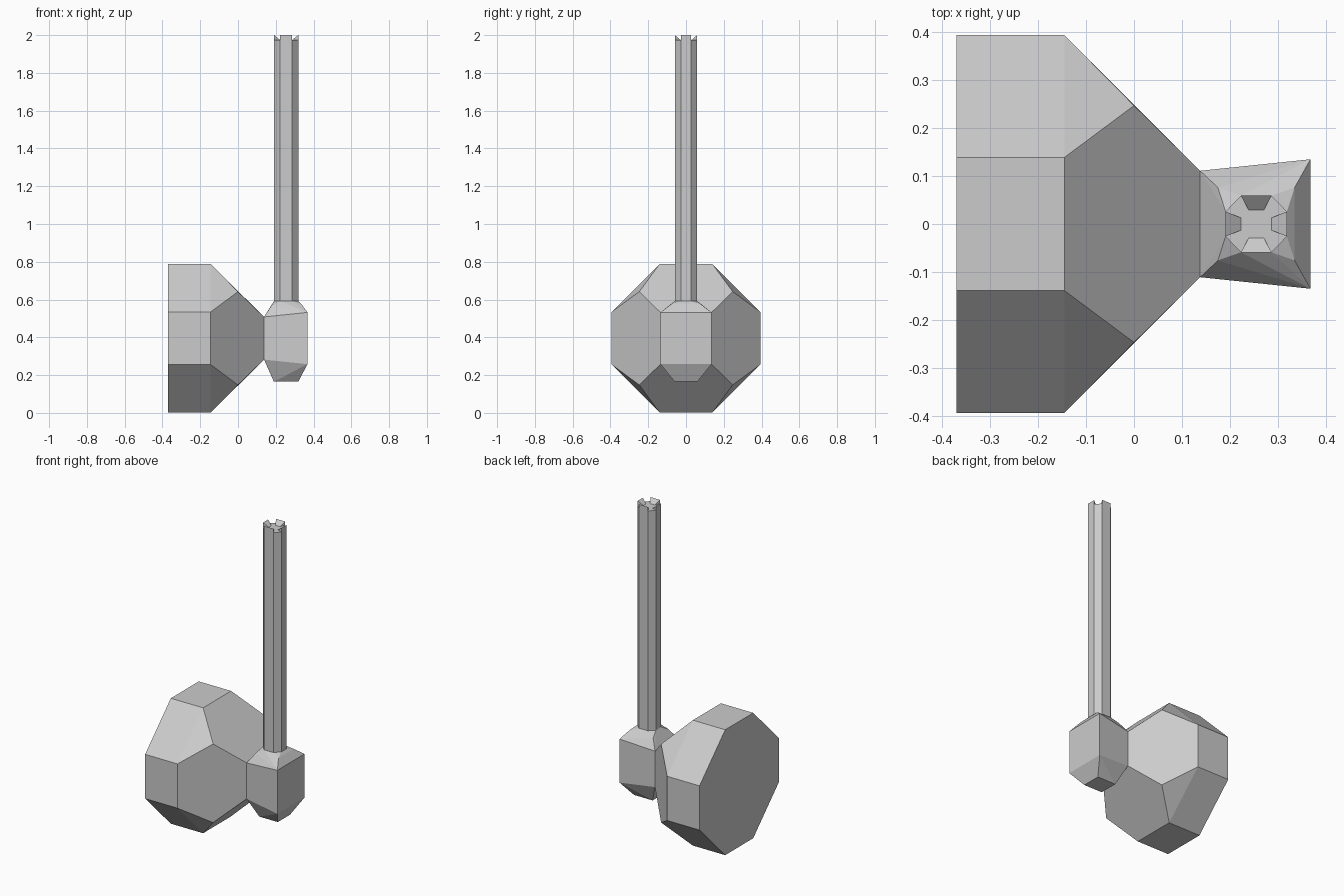
import bpy, bmesh, math

if "Cube" in bpy.data.objects:
    bpy.data.objects.remove(bpy.data.objects["Cube"])

CZ = 0.395            # height of the body axis
HX = 0.255            # handle axis


def solid(name, pts):
    """Faceted convex solid around the given corner points."""
    bm = bmesh.new()
    for p in pts:
        bm.verts.new(p)
    res = bmesh.ops.convex_hull(bm, input=bm.verts[:])
    loose = [v for v in bm.verts if not v.link_faces]
    bmesh.ops.delete(bm, geom=loose, context='VERTS')
    bmesh.ops.dissolve_limit(bm, angle_limit=math.radians(2),
                             verts=bm.verts[:], edges=bm.edges[:])
    bmesh.ops.recalc_face_normals(bm, faces=bm.faces[:])
    me = bpy.data.meshes.new(name)
    bm.to_mesh(me)
    bm.free()
    ob = bpy.data.objects.new(name, me)
    bpy.context.collection.objects.link(ob)
    return ob


def corners(x, a, b):
    """Four mirrored points in the plane x, around the body axis."""
    return [(x, sy * a, CZ + sz * b) for sy in (-1, 1) for sz in (-1, 1)]


def octagon(x, r, c):
    return corners(x, r, c) + corners(x, c, r)


# large bowl: octagonal back tapering to a square tip
solid("bowl", octagon(-0.37, 0.394, 0.139) + octagon(-0.145, 0.394, 0.139)
      + corners(0.0, 0.247, 0.247) + corners(0.138, 0.111, 0.113))


# handle cross-section (eight-sided)
def ring(z, s=1.0):
    hx, hy, cx, cy = 0.064, 0.059, 0.032, 0.026
    return [(HX + s * sx * x, s * sy * y, z) for sx in (-1, 1) for sy in (-1, 1)
            for x, y in ((hx, cy), (cx, hy))]


# small hammer block with a chamfered collar under the handle
block = corners(0.138, 0.111, 0.113) + corners(0.368, 0.135, 0.137) + ring(0.593)
for s in (-1, 1):
    block += [(0.175, s * 0.076, 0.565), (0.335, s * 0.076, 0.577),
              (0.19, s * 0.06, 0.165), (0.319, s * 0.06, 0.165)]
solid("head_block", block)

# long handle
TOP = 1.975
solid("handle", ring(0.585) + ring(TOP))

# four raised wedges around the rim, sloping inwards
for name, axis, sign in (("right", 0, 1), ("left", 0, -1), ("back", 1, 1), ("front", 1, -1)):
    out, half = ((0.064, 0.026), (0.059, 0.032))[axis]
    pts = []
    for side in (-1, 1):
        for s, z in ((1.0, TOP), (1.0, 2.0), (0.5, TOP)):
            p = [0, 0]
            p[axis], p[1 - axis] = sign * out * s, side * half * s
            pts.append((HX + p[0], p[1], z))
    solid("rim_wedge_" + name, pts)
